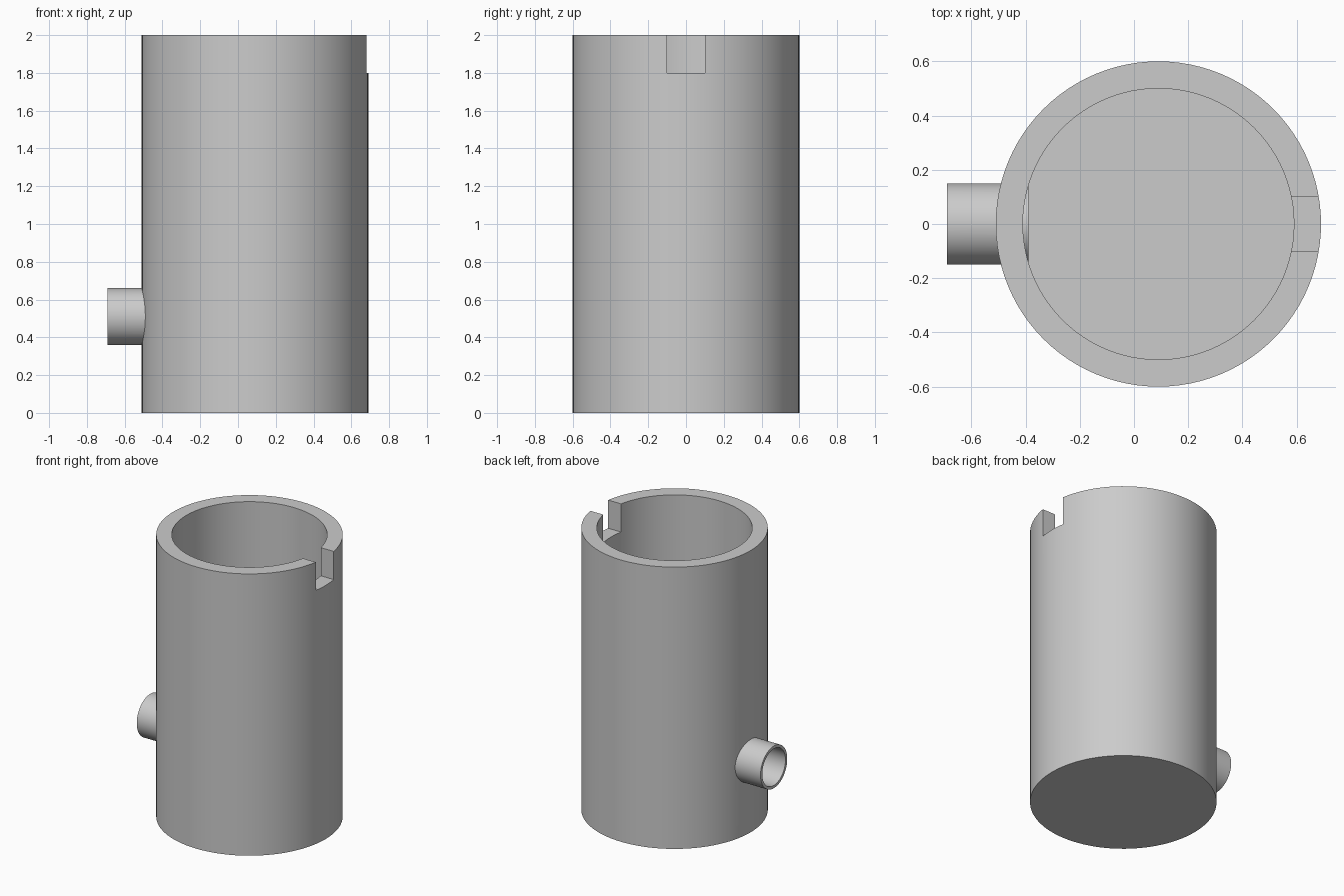
import bpy
import math

if "Cube" in bpy.data.objects:
    bpy.data.objects.remove(bpy.data.objects["Cube"])

AXIS_X = 0.09      # centre of the main cylinder
SPOUT_Z = 0.51     # height of the side spout

grey = bpy.data.materials.new("plain grey")
grey.diffuse_color = (0.6, 0.6, 0.6, 1)
grey.use_nodes = True
grey.node_tree.nodes["Principled BSDF"].inputs["Base Color"].default_value = grey.diffuse_color


def cylinder(name, radius, depth, location, sides, along_x=False):
    rot = (0, math.pi / 2, 0) if along_x else (0, 0, 0)
    bpy.ops.mesh.primitive_cylinder_add(vertices=sides, radius=radius, depth=depth,
                                        location=location, rotation=rot)
    obj = bpy.context.object
    obj.name = name
    obj.data.materials.append(grey)
    return obj


def combine(target, tool, operation):
    mod = target.modifiers.new(operation.lower(), 'BOOLEAN')
    mod.operation = operation
    mod.solver = 'EXACT'
    mod.object = tool
    bpy.context.view_layer.objects.active = target
    bpy.ops.object.modifier_apply(modifier=mod.name)
    bpy.data.objects.remove(tool, do_unlink=True)


# Cup: outer wall hollowed from the top, leaving a floor
cup = cylinder("cup_with_spout", 0.6, 2.0, (AXIS_X, 0, 1.0), 96)
combine(cup, cylinder("cavity", 0.5, 2.0, (AXIS_X, 0, 1.1), 96), 'DIFFERENCE')

# Spout: short tube through the wall, ending just inside it
combine(cup, cylinder("spout", 0.15, 0.3, (-0.54, 0, SPOUT_Z), 64, True), 'UNION')
combine(cup, cylinder("bore", 0.13, 0.5, (-0.54, 0, SPOUT_Z), 64, True), 'DIFFERENCE')

# Rim notch opposite the spout
bpy.ops.mesh.primitive_cube_add(size=1, location=(AXIS_X + 0.55, 0, 2.0))
notch = bpy.context.object
notch.scale = (0.3, 0.2, 0.4)
notch.data.materials.append(grey)
combine(cup, notch, 'DIFFERENCE')

# Smooth curved walls, keep rims and notch crisp
bpy.ops.object.select_all(action='DESELECT')
cup.select_set(True)
bpy.context.view_layer.objects.active = cup
bpy.ops.object.shade_smooth_by_angle(angle=math.radians(30))
